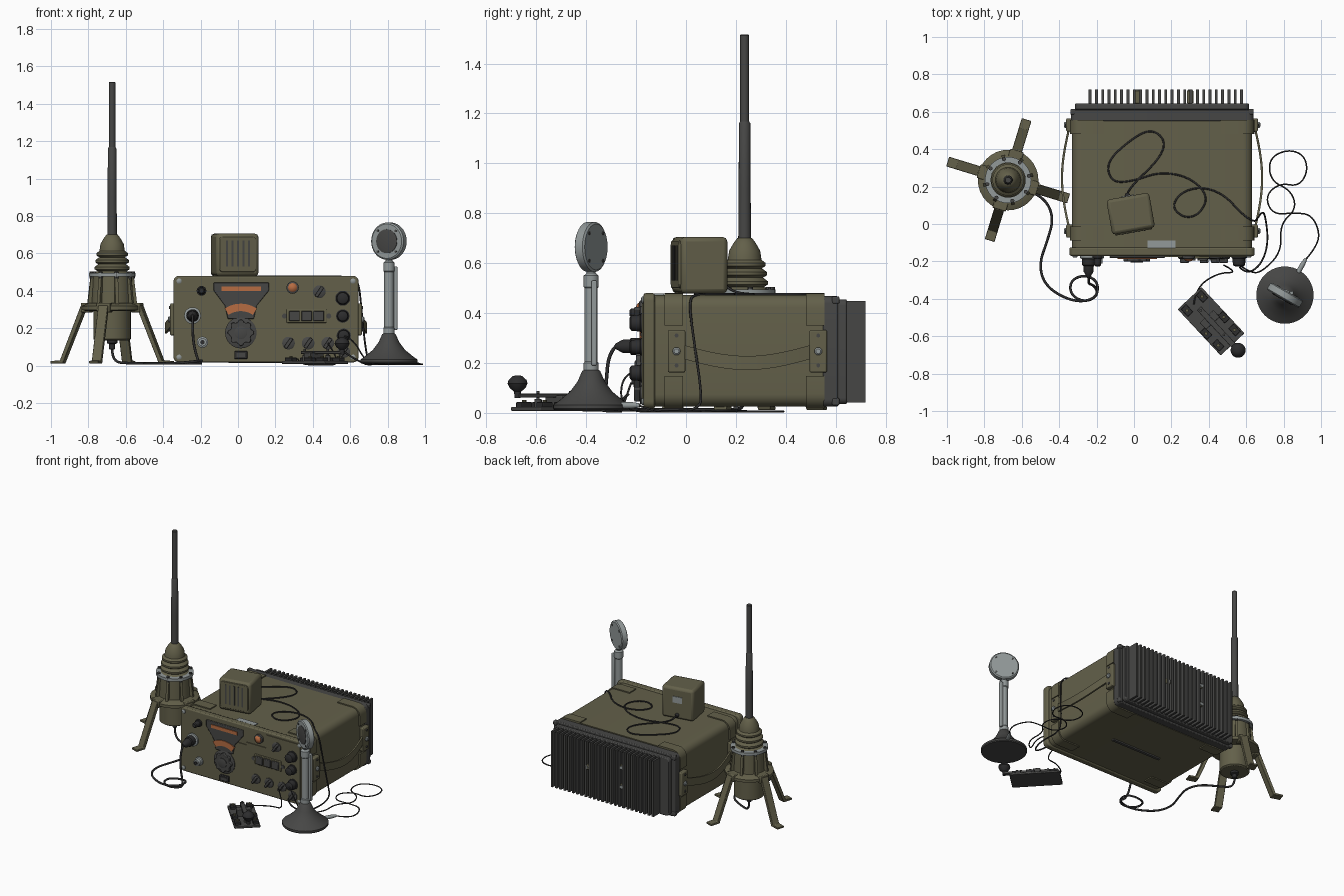
import bpy, bmesh, math
from mathutils import Matrix, Vector

def material(name, c):
    m = bpy.data.materials.new(name)
    m.diffuse_color = (*c, 1)
    return m

OLIVE = material("olive paint", (0.125, 0.117, 0.068))
DARK = material("dark grey metal", (0.062, 0.062, 0.06))
BLACK = material("black rubber", (0.026, 0.026, 0.027))
STEEL = material("light grey steel", (0.29, 0.32, 0.32))
ORANGE = material("orange dial", (0.47, 0.15, 0.055))
I = Matrix()
pi = math.pi

def finish(name, bm, mat, bevel=0, M=I):
    bm.transform(M)
    bmesh.ops.recalc_face_normals(bm, faces=bm.faces)
    me = bpy.data.meshes.new(name)
    bm.to_mesh(me)
    bm.free()
    me.materials.append(mat)
    o = bpy.data.objects.new(name, me)
    bpy.context.collection.objects.link(o)
    if bevel:
        b = o.modifiers.new("bevel", 'BEVEL')
        b.width, b.segments, b.limit_method = bevel, 2, 'ANGLE'
    return o

def box(name, c, s, mat, bevel=0, M=I):
    bm = bmesh.new()
    bmesh.ops.create_cube(bm, size=1, matrix=Matrix.Translation(c) @ Matrix.Diagonal((*s, 1)))
    return finish(name, bm, mat, bevel, M)

def prism(name, pts, y0, y1, mat, bevel=0, M=I):
    """Polygon in x,z pushed from y0 to y1."""
    bm = bmesh.new()
    a = [bm.verts.new((x, y0, z)) for x, z in pts]
    b = [bm.verts.new((x, y1, z)) for x, z in pts]
    bm.faces.new(a)
    bm.faces.new(b)
    for i in range(len(a)):
        j = (i + 1) % len(a)
        bm.faces.new((a[i], a[j], b[j], b[i]))
    return finish(name, bm, mat, bevel, M)

def lathe(name, prof, loc, mat, axis=(0, 0, 1), seg=32, M=I):
    """Profile of (radius, height) turned about an axis."""
    bm = bmesh.new()
    rings = [[bm.verts.new((max(r, 1e-3) * math.cos(2 * pi * i / seg), max(r, 1e-3) * math.sin(2 * pi * i / seg), h))
              for i in range(seg)] for r, h in prof]
    for p, q in zip(rings, rings[1:]):
        for i in range(seg):
            j = (i + 1) % seg
            bm.faces.new((p[i], p[j], q[j], q[i]))
    bm.faces.new(rings[0])
    bm.faces.new(rings[-1])
    R = Vector(axis).to_track_quat('Z', 'Y').to_matrix().to_4x4()
    return finish(name, bm, mat, 0, M @ Matrix.Translation(loc) @ R)

def cable(name, pts, r, mat=BLACK):
    cu = bpy.data.curves.new(name, 'CURVE')
    cu.dimensions, cu.bevel_depth, cu.bevel_resolution, cu.resolution_u = '3D', r, 2, 6
    s = cu.splines.new('NURBS')
    s.points.add(len(pts) - 1)
    for p, c in zip(s.points, pts):
        p.co = (*c, 1)
    s.order_u, s.use_endpoint_u = 3, True
    cu.materials.append(mat)
    bpy.context.collection.objects.link(bpy.data.objects.new(name, cu))

def rrect(x0, x1, z0, z1, r, n=6):
    out = []
    for k, (cx, cz) in enumerate(((x1 - r, z1 - r), (x0 + r, z1 - r), (x0 + r, z0 + r), (x1 - r, z0 + r))):
        for i in range(n + 1):
            a = pi / 2 * (k + i / n)
            out.append((cx + r * math.cos(a), cz + r * math.sin(a)))
    return out

def polar(cx, cz, fn, n):
    return [(cx + fn(t) * math.cos(t), cz + fn(t) * math.sin(t)) for t in (2 * pi * i / n for i in range(n))]

# --- radio case ---
FY = -0.17
CX = 0.15
prism("case_body", rrect(-0.332, 0.632, 0.025, 0.472, 0.05), -0.14, 0.55, OLIVE)
prism("front_panel", rrect(-0.345, 0.645, 0.017, 0.48, 0.03), FY, -0.125, OLIVE, 0.008)
prism("right_subpanel", [(0.07, 0.035), (0.62, 0.035), (0.62, 0.46), (0.35, 0.46), (0.35, 0.365), (0.19, 0.365),
                         (0.19, 0.345), (0.07, 0.345)], FY - 0.006, FY, OLIVE)
for sx in (-1, 1):
    for y in (-0.05, 0.518):
        for sz in (-1, 1):  # corner brackets wrap each long edge
            arc = lambda r, n=6: [(0.06 - r * math.sin(pi / 2 * i / n), 0.06 - r * math.cos(pi / 2 * i / n)) for i in range(n + 1)]
            pts = [(0.18, 0)] + arc(0.06) + [(0, 0.13), (0.016, 0.13)] + arc(0.044)[::-1] + [(0.18, 0.016)]
            prism("corner_bracket", [(CX + sx * (0.493 - a), 0.2485 + sz * (0.2315 - b)) for a, b in pts], y - 0.037, y + 0.037, OLIVE)
        box("handle_bracket", (CX + sx * 0.495, y + 0.012, 0.247), (0.035, 0.07, 0.17), OLIVE, 0.006)
        lathe("bracket_bolt", [(0.016, 0), (0.016, 0.008), (0.01, 0.013)], (CX + sx * 0.512, y + 0.012, 0.247), STEEL, (sx, 0, 0), 12)
        for z in (0.19, 0.31):
            lathe("bracket_screw", [(0.008, 0), (0.008, 0.006)], (CX + sx * 0.512, y + 0.012, z), DARK, (sx, 0, 0), 10)
    # sagging carrying strap
    bm = bmesh.new()
    prev = None
    for i in range(17):
        s = math.sin(pi * i / 16)
        x, y, z = CX + sx * (0.495 + 0.04 * s), -0.03 + 0.55 * i / 16, 0.25 - 0.05 * s
        ring = [bm.verts.new((x + dx, y, z + dz)) for dx, dz in ((-.006, -.028), (.006, -.028), (.006, .028), (-.006, .028))]
        if prev:
            for k in range(4):
                bm.faces.new((prev[k], prev[(k + 1) % 4], ring[(k + 1) % 4], ring[k]))
        else:
            bm.faces.new(ring)
        prev = ring
    bm.faces.new(prev)
    finish("carry_strap", bm, OLIVE)
    for z in (0.045, 0.452):
        lathe("panel_corner_screw", [(0.014, 0), (0.014, 0.006), (0.008, 0.01)], (CX + sx * 0.465, FY, z), STEEL, (0, -1, 0), 12)
        box("bottom_or_top_bolt", (CX + sx * 0.475, 0.6, z), (0.03, 0.03, 0.03), DARK, 0.006)
box("name_plate", (0.147, -0.12, 0.474), (0.15, 0.065, 0.008), STEEL)
box("underside_skid", (CX, 0.2, 0.021), (0.4, 0.02, 0.012), DARK)

# --- heat sink at the back ---
prism("heat_sink_block", rrect(-0.338, 0.638, 0.025, 0.468, 0.03), 0.55, 0.61, DARK, 0.006)
prism("heat_sink_plate", rrect(-0.315, 0.615, 0.035, 0.455, 0.025), 0.61, 0.645, DARK, 0.006)
for i in range(25):
    box("cooling_fin", (-0.235 + 0.81 * i / 24, 0.682, 0.245), (0.015, 0.076, 0.405), DARK)
for x, z in ((0.016, 0.33), (0.016, 0.19), (0.3, 0.26)):
    box("heat_sink_lug", (x, 0.68, z), (0.035, 0.07, 0.035), OLIVE, 0.005)
    lathe("heat_sink_bolt", [(0.012, 0), (0.012, 0.006)], (x, 0.714, z), STEEL, (0, 1, 0), 10)

# --- tuning dial ---
F = (0, -1, 0)
prism("dial_backing", [(-0.13, 0.445), (0.165, 0.445), (0.165, 0.4), (0.1, 0.32), (0.085, 0.25), (-0.055, 0.25),
                       (-0.07, 0.32), (-0.13, 0.4)], FY - 0.012, FY, DARK, 0.004)
box("frequency_strip", (0.018, FY - 0.013, 0.412), (0.21, 0.008, 0.024), ORANGE)
ang = [math.radians(56 + 68 * i / 12) for i in range(13)]
prism("dial_arc", [(0.015 + 0.155 * math.cos(a), 0.176 + 0.155 * math.sin(a)) for a in ang] +
      [(0.015 + 0.115 * math.cos(a), 0.176 + 0.115 * math.sin(a)) for a in ang[::-1]], FY - 0.017, FY - 0.009, ORANGE)
lathe("tuning_ring", [(0.084, 0), (0.084, 0.01), (0.078, 0.013)], (0.015, FY, 0.176), DARK, F)
prism("tuning_knob", polar(0.015, 0.176, lambda t: 0.064 + 0.007 * math.cos(8 * t), 64), FY - 0.03, FY, DARK, 0.003)
lathe("tuning_knob_cap", [(0.034, 0), (0.034, 0.004), (0.028, 0.006)], (0.015, FY - 0.03, 0.176), DARK, F)
box("counter_window", (0.015, FY - 0.005, 0.056), (0.07, 0.018, 0.042), BLACK, 0.004)
box("counter_face", (0.015, FY - 0.015, 0.056), (0.045, 0.006, 0.02), DARK)

# --- panel controls ---
lathe("lamp_bezel", [(0.033, 0), (0.033, 0.014), (0.026, 0.018)], (0.292, FY, 0.417), DARK, F)
lathe("lamp_lens", [(0.024, 0.0), (0.024, 0.02), (0.016, 0.028), (0.004, 0.031)], (0.292, FY, 0.417), ORANGE, F)
for x, z, r in ((0.56, 0.36, 0.034), (0.56, 0.265, 0.03), (0.565, 0.16, 0.032), (-0.195, 0.4, 0.02)):
    lathe("round_knob", [(r + .006, 0), (r + .006, .012), (r, .014), (r * .9, 0.05), (r * .6, 0.056)], (x, FY, z), BLACK, F, 20)
for x, z in ((0.435, 0.395), (0.27, 0.12), (0.375, 0.12), (0.48, 0.12), (0.565, 0.075)):
    lathe("selector_skirt", [(0.034, 0), (0.034, 0.012), (0.028, 0.016)], (x, FY, z), DARK, F, 20)
    box("selector_grip", (0, -0.024, 0), (0.018, 0.028, 0.062), DARK, 0.004,
        Matrix.Translation((x, FY, z)) @ Matrix.Rotation(0.6, 4, 'Y'))
box("switch_frame", (0.367, FY - 0.008, 0.265), (0.215, 0.012, 0.072), OLIVE, 0.004)
for i in range(3):
    box("push_switch", (0.302 + 0.065 * i, FY - 0.017, 0.265), (0.056, 0.018, 0.054), DARK, 0.004)
for s in (-1, 1):
    lathe("switch_frame_screw", [(0.014, 0), (0.014, 0.012)], (0.367 + s * 0.118, FY, 0.265), DARK, F, 10)
lathe("antenna_socket", [(0.045, 0), (0.045, 0.012), (0.036, 0.016)], (-0.243, FY, 0.267), STEEL, F, 20)
lathe("antenna_plug", [(0.034, 0.01), (0.034, 0.05), (0.028, 0.055), (0.026, 0.085), (0.012, 0.11), (0.008, 0.115)],
      (-0.243, FY, 0.267), BLACK, F, 20)
lathe("spare_socket", [(0.03, 0), (0.03, 0.012), (0.022, 0.016), (0.022, 0.04), (0.012, 0.041)], (-0.19, FY, 0.125), STEEL, F, 20)
lathe("spare_socket_pin", [(0.012, 0.03), (0.012, 0.048)], (-0.19, FY, 0.125), BLACK, F, 12)

# --- loudspeaker on top ---
S = Matrix.Translation((-0.018, 0.055, 0)) @ Matrix.Rotation(math.radians(10), 4, 'Z')
box("speaker_box", (0, 0, 0.592), (0.232, 0.19, 0.226), OLIVE, 0.018, S)
prism("speaker_front_frame", rrect(-0.1, 0.1, 0.5, 0.69, 0.02), -0.101, -0.09, OLIVE, 0.003, S)
for i in range(5):
    box("speaker_slot", (-0.06 + 0.03 * i, -0.1, 0.6), (0.01, 0.006, 0.14), DARK, 0, S)
box("speaker_plate", (0, 0.096, 0.62), (0.07, 0.006, 0.045), STEEL, 0, S)
lathe("speaker_cable_gland", [(0.014, 0), (0.014, 0.01), (0.008, 0.02)], (0, 0.093, 0.51), BLACK, (0, 1, 0), 12, S)

# --- antenna ---
A = Matrix.Translation((-0.673, 0.235, 0))
lathe("mast_upper", [(0.018, 1.15), (0.018, 1.513), (0.015, 1.517)], (0, 0, 0), DARK, seg=16, M=A)
lathe("mast_lower", [(0.026, 0.66), (0.024, 0.9), (0.023, 1.16), (0.018, 1.168)], (0, 0, 0), DARK, seg=16, M=A)
bellows = [(0.1, 0.49)]
for k, r in enumerate((0.094, 0.09, 0.084)):
    z = 0.505 + 0.037 * k
    bellows += [(r - 0.016, z), (r, z + 0.01), (r, z + 0.022), (r - 0.016, z + 0.034)]
lathe("spring_boot", bellows + [(0.066, 0.625), (0.062, 0.65), (0.045, 0.68), (0.03, 0.7), (0.024, 0.702)], (0, 0, 0), OLIVE, M=A)
lathe("clamp_ring", [(0.1, 0.475), (0.124, 0.475), (0.124, 0.495), (0.1, 0.495)], (0, 0, 0), STEEL, M=A)
lathe("insulator", [(0.1, 0.32), (0.113, 0.335), (0.105, 0.475)], (0, 0, 0), OLIVE, M=A)
lathe("leg_flange", [(0.14, 0.292), (0.162, 0.298), (0.162, 0.318), (0.125, 0.335)], (0, 0, 0), OLIVE, M=A)
lathe("lower_housing", [(0.09, 0.135), (0.1, 0.142), (0.1, 0.3)], (0, 0, 0), OLIVE, M=A)
lathe("cable_gland", [(0.01, 0.085), (0.016, 0.09), (0.016, 0.115), (0.028, 0.12), (0.028, 0.14)], (0, 0, 0), BLACK, seg=16, M=A)
for i in range(8):
    R = A @ Matrix.Rotation(pi / 4 * i + 0.2, 4, 'Z')
    prism("insulator_rib", [(0.09, 0.325), (0.135, 0.325), (0.117, 0.475), (0.09, 0.475)], -0.009, 0.009, OLIVE, 0, R)
    lathe("ring_bolt", [(0.011, 0.465), (0.011, 0.504)], (0.113, 0, 0), DARK, seg=8, M=R)
leg = [(0.10, 0.33), (0.168, 0.32), (0.285, 0.027), (0.338, 0.025), (0.338, 0.012), (0.268, 0.012), (0.152, 0.295), (0.10, 0.30)]
for i in range(4):
    R = A @ Matrix.Rotation(math.radians(73 + 90 * i), 4, 'Z')
    prism("antenna_leg", leg, -0.027, 0.027, OLIVE, 0.003, R)
    box("leg_hinge", (0.14, 0, 0.31), (0.05, 0.075, 0.05), OLIVE, 0.005, R)

# --- desk microphone ---
P = Matrix.Translation((0.807, -0.38, 0))
lathe("mic_base", [(0.148, 0.012), (0.153, 0.018), (0.153, 0.032), (0.13, 0.048), (0.085, 0.085), (0.055, 0.125),
                   (0.036, 0.168), (0.03, 0.172)], (0, 0, 0), DARK, seg=40, M=P)
lathe("mic_stem", [(0.03, 0.165), (0.03, 0.2), (0.026, 0.205), (0.026, 0.5), (0.03, 0.505), (0.03, 0.55), (0.018, 0.56),
                   (0.018, 0.58)], (0, 0, 0), STEEL, seg=20, M=P)
box("talk_bar", (0.034, 0.012, 0.36), (0.022, 0.022, 0.34), STEEL, 0.005, P)
N = Vector((-0.5, -0.866, 0))
H = (0, 0, 0.665)
lathe("mic_head", [(0.092, -0.023), (0.1, -0.017), (0.1, 0.017), (0.092, 0.023)], H, STEEL, N, 40, P)
lathe("mic_grille", [(0.064, 0.02), (0.064, 0.026), (0.05, 0.029)], H, DARK, N, 32, P)
for i in range(4):
    a = pi / 4 + pi / 2 * i
    o = Vector((0.866, -0.5, 0)) * 0.078 * math.cos(a) + Vector((0, 0, 0.078 * math.sin(a))) + Vector(H)
    lathe("mic_head_screw", [(0.007, -0.026), (0.007, 0.026)], o, DARK, N, 10, P)
lathe("mic_cable_gland", [(0.013, 0.14), (0.013, 0.19), (0.008, 0.225)], (0, 0, 0.03), STEEL, -N, 12, P)

# --- morse key ---
K = Matrix.Translation((0.412, -0.52, 0)) @ Matrix.Rotation(math.radians(-47), 4, 'Z')
box("key_base", (0, 0, 0.016), (0.337, 0.174, 0.016), DARK, 0.004, K)
box("key_lever", (0.06, 0, 0.07), (0.31, 0.03, 0.016), DARK, 0.003, K)
box("key_frame", (-0.01, 0, 0.045), (0.05, 0.1, 0.05), DARK, 0.004, K)
for x, y in ((-0.13, -0.055), (-0.13, 0.055), (0.12, -0.06), (0.12, 0.06), (0.03, 0.065), (0.03, -0.065)):
    box("key_terminal_block", (x, y, 0.032), (0.055, 0.038, 0.022), BLACK, 0.003, K)
    lathe("key_terminal", [(0.009, 0.02), (0.009, 0.052)], (x, y, 0), OLIVE, seg=10, M=K)
for x in (-0.08, 0.1):
    lathe("key_contact_post", [(0.014, 0.02), (0.014, 0.055), (0.007, 0.056), (0.007, 0.088)], (x, 0, 0), DARK, seg=12, M=K)
lathe("key_knob", [(0.012, 0.06), (0.014, 0.085), (0.032, 0.1), (0.04, 0.118), (0.036, 0.132), (0.018, 0.148), (0.006, 0.15)],
      (0.212, 0, 0), BLACK, seg=24, M=K)

# --- cables ---
g = 0.012
cable("antenna_cable", [(-0.243, -0.28, 0.267), (-0.243, -0.31, 0.24), (-0.24, -0.32, 0.12), (-0.21, -0.33, g), (-0.19, -0.38, g),
      (-0.26, -0.42, g), (-0.34, -0.38, g), (-0.34, -0.3, g), (-0.26, -0.27, g), (-0.19, -0.31, g + .014), (-0.2, -0.4, g + .014),
      (-0.32, -0.42, g), (-0.47, -0.34, g), (-0.51, -0.22, g), (-0.46, -0.08, g), (-0.43, 0.03, g), (-0.47, 0.13, g),
      (-0.58, 0.19, g), (-0.673, 0.235, 0.02), (-0.673, 0.235, 0.09)], 0.007)
t = 0.476
cable("speaker_cable", [(-0.034, 0.16, 0.51), (-0.03, 0.19, t), (0.14, 0.35, t), (0.17, 0.45, t), (0.09, 0.51, t), (-0.02, 0.45, t),
      (-0.15, 0.33, t), (-0.12, 0.22, t), (0.0, 0.23, t), (0.14, 0.28, t), (0.3, 0.25, t), (0.4, 0.15, t), (0.35, 0.05, t),
      (0.27, 0.03, t), (0.2, 0.09, t), (0.25, 0.17, t), (0.36, 0.2, t), (0.48, 0.16, t), (0.58, 0.05, t), (0.645, 0.01, 0.46),
      (0.66, 0.03, 0.3), (0.68, 0.06, 0.1), (0.7, 0.06, 0.01), (0.72, -0.1, 0.006), (0.68, -0.22, 0.006), (0.6, -0.27, 0.05),
      (0.565, -0.23, 0.075)], 0.005)
cable("mic_cable", [(0.918, -0.19, 0.03), (0.97, -0.13, 0.008), (0.995, -0.05, 0.006), (0.95, 0.05, 0.006), (0.86, 0.06, 0.006),
      (0.74, 0.05, 0.006), (0.7, 0.15, 0.006), (0.78, 0.22, 0.006), (0.88, 0.2, 0.006), (0.93, 0.28, 0.006), (0.91, 0.37, 0.006),
      (0.82, 0.4, 0.006), (0.72, 0.35, 0.006), (0.73, 0.23, 0.006), (0.84, 0.18, 0.012), (0.87, 0.08, 0.006), (0.78, 0.0, 0.006),
      (0.79, -0.15, 0.006), (0.68, -0.26, 0.02), (0.62, -0.26, 0.14), (0.565, -0.22, 0.16)], 0.004)
cable("key_cable", [(0.32, -0.43, 0.035), (0.33, -0.34, 0.005), (0.45, -0.26, 0.005), (0.56, -0.26, 0.005), (0.48, -0.22, 0.12)], 0.004)

# smooth the rounded surfaces, keep the edges
bpy.ops.object.select_all(action='DESELECT')
for o in bpy.context.scene.objects:
    if o.type == 'MESH':
        o.select_set(True)
        bpy.context.view_layer.objects.active = o
bpy.ops.object.shade_smooth_by_angle(angle=math.radians(35))
